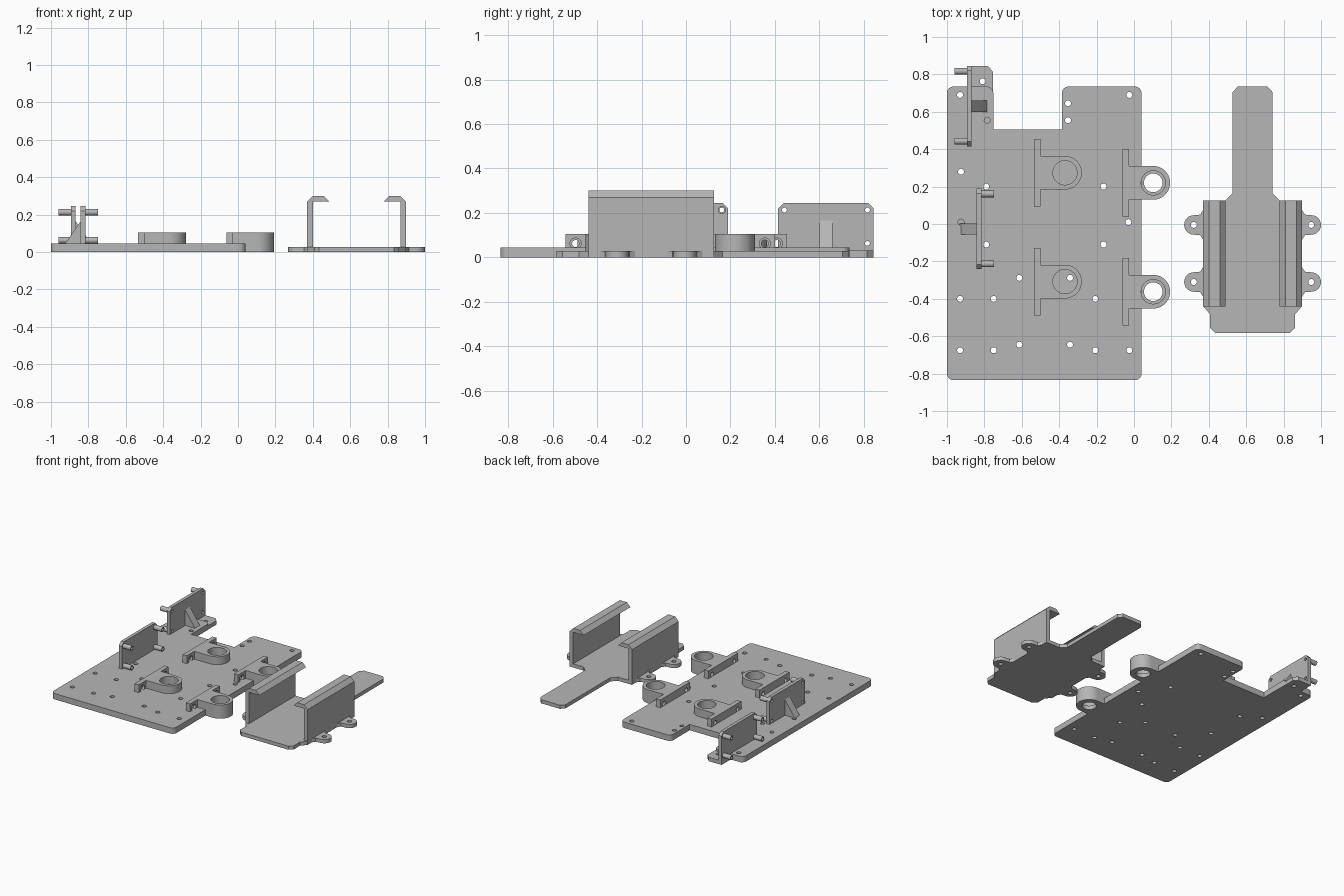
import bpy, bmesh, math
from mathutils import Matrix, Vector

if "Cube" in bpy.data.objects:
    bpy.data.objects.remove(bpy.data.objects["Cube"])

gray = bpy.data.materials.new("light gray")
gray.diffuse_color = (0.47, 0.47, 0.47, 1)
gray.use_nodes = True
gray.node_tree.nodes["Principled BSDF"].inputs["Base Color"].default_value = gray.diffuse_color

# Local frames for profiles: extruded along z, x or y
ALONG_Z = Matrix.Identity(4)
ALONG_X = Matrix(((0, 0, 1, 0), (1, 0, 0, 0), (0, 1, 0, 0), (0, 0, 0, 1)))
ALONG_Y = Matrix(((1, 0, 0, 0), (0, 0, 1, 0), (0, 1, 0, 0), (0, 0, 0, 1)))


def circle(x, y, r, n=24):
    return [(x + r * math.cos(2 * math.pi * i / n),
             y + r * math.sin(2 * math.pi * i / n)) for i in range(n)]


def arc(x, y, r, a0, a1, n=12):
    return [(x + r * math.cos(math.radians(a0 + (a1 - a0) * i / n)),
             y + r * math.sin(math.radians(a0 + (a1 - a0) * i / n))) for i in range(n + 1)]


def rounded(corners, n=6):
    """Outline from (x, y, radius) corners at right angles."""
    pts = []
    for i, (x, y, r) in enumerate(corners):
        c = Vector((x, y))
        if r == 0:
            pts.append((x, y))
            continue
        a = (Vector(corners[i - 1][:2]) - c).normalized()
        b = (Vector(corners[(i + 1) % len(corners)][:2]) - c).normalized()
        for k in range(n + 1):
            t = math.pi / 2 * k / n
            pts.append(tuple(c + r * (a + b) - r * (b * math.cos(t) + a * math.sin(t))))
    return pts


def rect(x0, x1, y0, y1):
    return [(x0, y0), (x1, y0), (x1, y1), (x0, y1)]


def solid(name, loops, w0, w1, frame=ALONG_Z, place=None):
    """Extrude an outline, with further loops as holes, from w0 to w1."""
    cu = bpy.data.curves.new(name, 'CURVE')
    cu.dimensions, cu.fill_mode, cu.extrude = '2D', 'BOTH', (w1 - w0) / 2
    for pts in loops:
        sp = cu.splines.new('POLY')
        sp.points.add(len(pts) - 1)
        for p, (x, y) in zip(sp.points, pts):
            p.co = (x, y, 0, 1)
        sp.use_cyclic_u = True
    tmp = bpy.data.objects.new(name + "_profile", cu)
    bpy.context.collection.objects.link(tmp)
    deps = bpy.context.evaluated_depsgraph_get()
    me = bpy.data.meshes.new_from_object(tmp.evaluated_get(deps))
    bpy.data.objects.remove(tmp)
    me.transform((place or Matrix()) @ frame @ Matrix.Translation((0, 0, (w0 + w1) / 2)))
    bm = bmesh.new()
    bm.from_mesh(me)
    bmesh.ops.remove_doubles(bm, verts=bm.verts, dist=1e-5)
    bmesh.ops.recalc_face_normals(bm, faces=bm.faces)
    bm.to_mesh(me)
    bm.free()
    me.materials.clear()
    me.materials.append(gray)
    ob = bpy.data.objects.new(name, me)
    bpy.context.collection.objects.link(ob)
    return ob


# Base plate with rear notch and drilled holes
R = 0.035
outline = rounded([(-1, -0.835, R), (0.04, -0.835, R), (0.04, 0.735, R), (-0.385, 0.735, R),
                   (-0.385, 0.505, 0), (-0.752, 0.505, 0), (-0.752, 0.735, R), (-1, 0.735, R)])
holes = [(-0.93, 0.69), (-0.925, 0.28), (-0.79, 0.2), (-0.79, -0.11), (-0.93, -0.4),
         (-0.75, -0.4), (-0.93, -0.675), (-0.75, -0.675), (-0.613, -0.645), (-0.342, -0.645),
         (-0.207, -0.675), (-0.025, -0.675), (-0.207, -0.4), (-0.613, -0.288),
         (-0.342, -0.288), (-0.163, -0.11), (-0.163, 0.2), (-0.03, 0.01), (-0.025, 0.69),
         (-0.353, 0.645), (-0.353, 0.555), (-0.785, 0.555), (-0.925, 0.01)]
solid("base_plate", [outline] + [circle(x, y, 0.016, 16) for x, y in holes], 0, 0.045)


# Ring mounts: counterbored ring on a cross plate with bolt holes
def ring_mount(name, x, y, z0):
    at = Matrix.Translation((x, y, 0))
    body = [(-0.13, 0.09)] + [(-0.13, -0.09)] + arc(0, 0, 0.09, -90, 90, 20)
    solid(name + "_ring_lower", [body, circle(0, 0, 0.05, 32)], z0, 0.03, place=at)
    solid(name + "_ring_upper", [body, circle(0, 0, 0.065, 32)], 0.03, 0.105, place=at)
    face = rect(-0.18, 0.18, z0, 0.105)
    for part, r, a, b in (("back", 0.016, -0.165, -0.148), ("front", 0.025, -0.148, -0.13)):
        solid(f"{name}_cross_plate_{part}",
              [face] + [circle(s * 0.135, 0.062, r) for s in (-1, 1)], a, b, ALONG_X, at)


ring_mount("inner_rear_mount", -0.369, 0.274, 0.01)
ring_mount("inner_front_mount", -0.369, -0.308, 0.01)
ring_mount("outer_rear_mount", 0.103, 0.22, 0)
ring_mount("outer_front_mount", 0.103, -0.362, 0)


# Upright brackets: board with four tubular pegs, foot and gusset
def bracket(name, x, y, turn):
    at = Matrix.Translation((x, y, 0)) @ Matrix.Rotation(turn, 4, 'Z')
    h, c = 0.215, 0.025
    pegs = [(s * 0.187, z) for s in (-1, 1) for z in (0.063, 0.213)]
    board = [(-h, 0), (h, 0), (h, 0.245 - c), (h - c, 0.245), (c - h, 0.245), (-h, 0.245 - c)]
    solid(name + "_board", [board] + [circle(u, v, 0.011, 16) for u, v in pegs],
          0, 0.025, ALONG_X, at)
    for i, (u, v) in enumerate(pegs):
        solid(f"{name}_peg_{i + 1}", [circle(u, v, 0.018), circle(u, v, 0.011, 16)],
              -0.067, 0, ALONG_X, at)
    foot = [(0.025, -h), (0.11, -h), (0.139, 0.03 - h), (0.139, h - 0.03), (0.11, h), (0.025, h)]
    solid(name + "_foot", [foot] + [circle(0.084, s * 0.133, 0.016, 16) for s in (-1, 1)],
          0, 0.03, place=at)
    solid(name + "_gusset", [[(0.025, 0.03), (0.118, 0.03), (0.105, 0.05), (0.025, 0.165)]],
          -0.03, 0.03, ALONG_Y, at)


bracket("rear_bracket", -0.893, 0.63, 0)
bracket("side_bracket", -0.816, -0.026, math.pi)

# Holder tray: half outline with two screw ears, mirrored about its middle
CX = 0.634
half = [(0.2, -0.582), (0.228, -0.555), (0.228, -0.482), (0.264, -0.44)]
ears = (-0.31, -0.005)
for ey in ears:
    half += [(0.264, ey - 0.08), (0.28, ey - 0.055)]
    half += arc(0.314, ey, 0.052, -90, 90)
    half += [(0.28, ey + 0.055), (0.264, ey + 0.08)]
half += [(0.264, 0.125), (0.147, 0.125), (0.107, 0.165), (0.107, 0.705), (0.08, 0.734)]
tray = [(CX + x, y) for x, y in half] + [(CX - x, y) for x, y in reversed(half)]
solid("holder_tray", [tray] + [circle(CX + s * 0.314, y, 0.016, 16)
                               for s in (-1, 1) for y in ears], 0, 0.028)

# Holder walls with inward lips
wall = [(0.264, 0.028), (0.264, 0.27), (0.234, 0.3), (0.175, 0.3), (0.145, 0.27),
        (0.234, 0.27), (0.234, 0.028)]
for side, s in (("left", -1), ("right", 1)):
    solid(f"holder_wall_{side}", [[(CX + s * x, z) for x, z in wall]], -0.44, 0.125, ALONG_Y)

# Smooth round parts, keep hard edges
for ob in bpy.context.collection.objects:
    ob.select_set(True)
    bpy.context.view_layer.objects.active = ob
bpy.ops.object.shade_smooth_by_angle(angle=math.radians(30))
